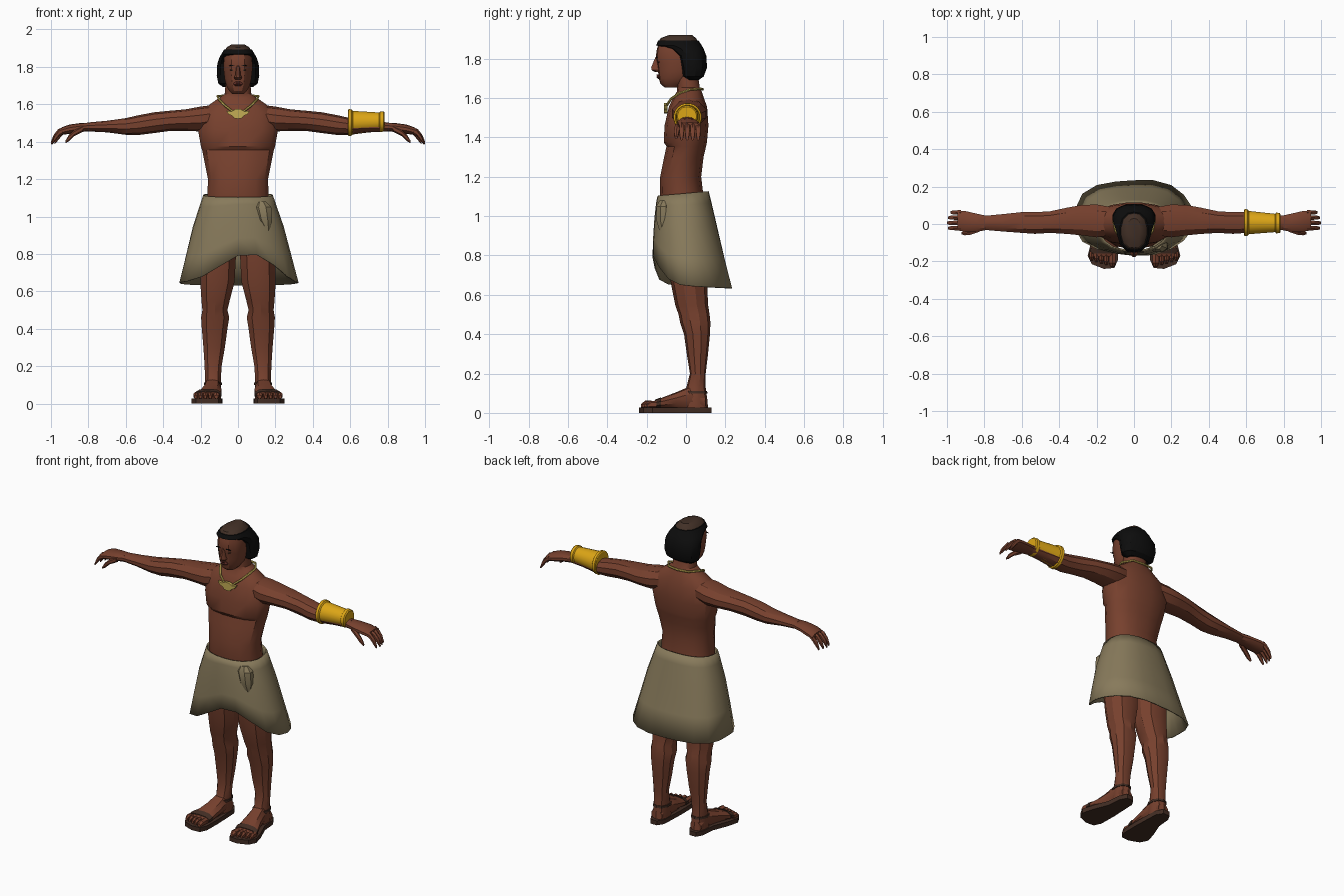
import bpy, bmesh, math
from mathutils import Vector


def material(name, rgb):
    m = bpy.data.materials.new(name)
    m.diffuse_color = (*rgb, 1)
    return m


SKIN = material("brown skin", (0.185, 0.052, 0.027))
CLOTH = material("tan cloth", (0.245, 0.195, 0.105))
GOLD = material("gold", (0.72, 0.38, 0.008))
BRASS = material("pale brass", (0.55, 0.42, 0.09))
HAIR = material("black hair", (0.004, 0.004, 0.004))
CROWN = material("dark brown crown", (0.055, 0.03, 0.02))
LEATHER = material("dark leather", (0.055, 0.026, 0.017))
LIP = material("dark lips", (0.11, 0.025, 0.018))


def finish(name, bm, mat, angle=32):
    bmesh.ops.recalc_face_normals(bm, faces=bm.faces[:])
    me = bpy.data.meshes.new(name)
    bm.to_mesh(me)
    bm.free()
    me.materials.append(mat)
    ob = bpy.data.objects.new(name, me)
    bpy.context.collection.objects.link(ob)
    bpy.ops.object.select_all(action='DESELECT')
    ob.select_set(True)
    bpy.context.view_layer.objects.active = ob
    bpy.ops.object.shade_smooth_by_angle(angle=math.radians(angle))
    return ob


def skin_rings(name, rings, mat, caps=True):
    """Bridge equal-length rings of points into one surface."""
    bm = bmesh.new()
    vs = [[bm.verts.new(p) for p in r] for r in rings]
    n = len(vs[0])
    for a, b in zip(vs, vs[1:]):
        for i in range(n):
            bm.faces.new((a[i], a[(i + 1) % n], b[(i + 1) % n], b[i]))
    if caps:
        bm.faces.new(vs[0])
        bm.faces.new(vs[-1])
    return finish(name, bm, mat)


def loft(name, axis, rings, mat, n=12, power=2.4, side=1):
    """Rings are (position, u0, u1, v0, v1) on the two other axes, in xyz order."""
    out = []
    for t, u0, u1, v0, v1 in rings:
        ring = []
        for i in range(n):
            a = 2 * math.pi * (i + 0.5) / n
            c, s = math.cos(a), math.sin(a)
            k = (abs(c) ** power + abs(s) ** power) ** (-1 / power)
            p = [(u0 + u1) / 2 + c * k * (u1 - u0) / 2,
                 (v0 + v1) / 2 + s * k * (v1 - v0) / 2]
            p.insert(axis, t)
            p[0] *= side
            ring.append(p)
        out.append(ring)
    return skin_rings(name, out, mat)


def sym(rings):
    """Vertical rings (z, half width, y0, y1) centred on x = 0."""
    return [(z, -h, h, a, b) for z, h, a, b in rings]


def plate(name, pts, axis, lo, hi, mat, side=1):
    rings = []
    for d in (lo, hi):
        ring = []
        for u, v in pts:
            p = [u, v]
            p.insert(axis, d)
            p[0] *= side
            ring.append(p)
        rings.append(ring)
    return skin_rings(name, rings, mat)


# Torso and neck
loft("torso", 2, sym([
    (0.93, 0.17, -0.11, 0.11), (1.10, 0.165, -0.132, 0.09), (1.20, 0.162, -0.132, 0.078),
    (1.30, 0.182, -0.112, 0.09), (1.355, 0.193, -0.10, 0.103), (1.375, 0.2, -0.114, 0.107),
    (1.46, 0.215, -0.11, 0.115), (1.555, 0.205, -0.088, 0.108), (1.605, 0.145, -0.065, 0.09),
    (1.635, 0.10, -0.045, 0.08), (1.655, 0.072, -0.045, 0.07), (1.73, 0.065, -0.06, 0.06)]),
    SKIN, 16)

# Head and face
loft("head", 2, sym([
    (1.655, 0.032, -0.11, -0.03), (1.672, 0.048, -0.13, 0.0), (1.70, 0.064, -0.138, 0.04),
    (1.735, 0.072, -0.142, 0.05), (1.775, 0.077, -0.147, 0.06), (1.805, 0.078, -0.154, 0.06),
    (1.85, 0.076, -0.148, 0.06), (1.885, 0.066, -0.136, 0.05)]), SKIN, 14)
loft("nose", 2, sym([(1.732, 0.017, -0.158, -0.12), (1.742, 0.022, -0.176, -0.12),
                     (1.757, 0.015, -0.178, -0.12), (1.808, 0.009, -0.156, -0.12)]), SKIN, 8)
loft("lips", 2, sym([(1.698, 0.014, -0.142, -0.12), (1.706, 0.026, -0.151, -0.12),
                     (1.712, 0.026, -0.148, -0.12), (1.721, 0.012, -0.152, -0.12)]), LIP, 8)
for s in (1, -1):
    loft("eye", 2, [(1.778, 0.024, 0.038, -0.143, -0.12), (1.784, 0.019, 0.045, -0.145, -0.12),
                    (1.79, 0.024, 0.038, -0.144, -0.12)], CROWN, 8, side=s)
    plate("eyebrow", [(0.014, 1.804), (0.036, 1.812), (0.054, 1.804), (0.036, 1.805)],
          1, -0.152, -0.146, HAIR, s)

# Hair with a bare crown
loft("hair", 2, sym([
    (1.692, 0.08, 0.005, 0.065), (1.71, 0.106, -0.025, 0.09), (1.755, 0.115, -0.035, 0.107),
    (1.815, 0.112, -0.05, 0.103), (1.85, 0.101, -0.095, 0.09), (1.868, 0.09, -0.152, 0.08),
    (1.892, 0.076, -0.142, 0.064)]), HAIR, 14)
loft("crown", 2, sym([(1.885, 0.074, -0.141, 0.062), (1.905, 0.06, -0.128, 0.05),
                      (1.921, 0.034, -0.085, 0.03)]), CROWN, 14)

for s in (1, -1):
    # Arm and palm
    loft("arm", 0, [
        (0.10, -0.06, 0.09, 1.47, 1.60), (0.20, -0.075, 0.108, 1.455, 1.588),
        (0.28, -0.064, 0.105, 1.458, 1.573), (0.36, -0.056, 0.09, 1.458, 1.566),
        (0.45, -0.05, 0.07, 1.446, 1.557), (0.53, -0.055, 0.066, 1.436, 1.542),
        (0.60, -0.05, 0.066, 1.437, 1.526), (0.70, -0.042, 0.055, 1.45, 1.512),
        (0.80, -0.033, 0.045, 1.455, 1.503)], SKIN, 10, 2.1, s)
    loft("palm", 0, [
        (0.79, -0.033, 0.045, 1.456, 1.502), (0.84, -0.043, 0.056, 1.452, 1.5),
        (0.90, -0.043, 0.07, 1.442, 1.492), (0.945, -0.035, 0.073, 1.436, 1.476)],
        SKIN, 10, 2.6, s)
    for i in range(4):
        y, d = -0.022 + 0.028 * i, (0.0, 0.006, 0.0, -0.012)[i]
        loft("finger", 0, [
            (0.925, y - 0.013, y + 0.013, 1.445, 1.479), (0.955 + d, y - 0.013, y + 0.013, 1.43, 1.468),
            (0.98 + d, y - 0.012, y + 0.012, 1.40, 1.436), (0.994 + d, y - 0.007, y + 0.007, 1.384, 1.40)],
            SKIN, 6, 2.2, s)
    loft("thumb", 0, [
        (0.83, -0.045, -0.01, 1.452, 1.488), (0.875, -0.06, -0.028, 1.43, 1.462),
        (0.905, -0.062, -0.036, 1.402, 1.435), (0.922, -0.056, -0.042, 1.392, 1.406)],
        SKIN, 6, 2.2, s)

    # Leg
    loft("leg", 2, [
        (0.95, 0.005, 0.19, -0.10, 0.11), (0.78, 0.008, 0.205, -0.095, 0.11),
        (0.65, 0.015, 0.205, -0.075, 0.108), (0.55, 0.042, 0.198, -0.055, 0.112),
        (0.50, 0.054, 0.193, -0.038, 0.12), (0.46, 0.044, 0.2, -0.03, 0.124),
        (0.40, 0.054, 0.196, -0.01, 0.122), (0.30, 0.068, 0.187, 0.004, 0.112),
        (0.20, 0.086, 0.18, 0.02, 0.10), (0.13, 0.09, 0.178, 0.002, 0.10),
        (0.07, 0.088, 0.182, -0.02, 0.108), (0.028, 0.09, 0.18, -0.02, 0.112)], SKIN, 10, 2.2, s)

    # Foot and toes
    foot = [(0.10, 0.10, 0.175, 0.02, 0.08), (0.02, 0.09, 0.182, 0.02, 0.135),
            (-0.05, 0.088, 0.198, 0.02, 0.105), (-0.12, 0.09, 0.225, 0.02, 0.078),
            (-0.175, 0.097, 0.236, 0.02, 0.056)]
    loft("foot", 1, foot, SKIN, 10, 2.6, s)
    for i in range(5):
        w = 0.018 if i == 0 else 0.0125
        x = 0.116 if i == 0 else 0.122 + 0.0262 * i
        tip = -0.228 + 0.008 * i
        loft("toe", 1, [(-0.15, x - w, x + w, 0.024, 0.06), (tip + 0.02, x - w, x + w, 0.024, 0.062),
                        (tip, x - w * 0.6, x + w * 0.6, 0.026, 0.045)], SKIN, 6, 2.5, s)

    # Sandal sole and straps
    plate("sandal_sole", [
        (0.115, 0.13), (0.16, 0.13), (0.182, 0.09), (0.19, 0.0), (0.23, -0.10), (0.248, -0.17),
        (0.225, -0.215), (0.16, -0.24), (0.105, -0.235), (0.085, -0.19), (0.083, -0.08),
        (0.09, 0.09)], 2, 0, 0.028, LEATHER, s)
    loft("toe_strap", 1, [(-0.128, 0.086, 0.233, 0.02, 0.079), (-0.158, 0.09, 0.239, 0.02, 0.067)],
         LEATHER, 10, 2.6, s)
    loft("ankle_strap", 2, [(0.098, 0.084, 0.185, -0.02, 0.109), (0.112, 0.084, 0.184, -0.015, 0.107)],
         LEATHER, 10, 2.2, s)

# Wrap skirt: flared shell whose hem rises at the front
rings = []
profile = [(0, 0.186, -0.145, 0.115), (0.12, 0.205, -0.152, 0.13), (0.36, 0.243, -0.16, 0.158),
           (0.7, 0.283, -0.166, 0.198), (1.0, 0.318, -0.168, 0.236)]
for t, h, y0, y1 in profile:
    ring = []
    for i in range(20):
        a = 2 * math.pi * i / 20
        lift = max(0, math.cos(a - math.radians(-80))) ** 5
        hem = 0.645 + 0.145 * lift - 0.012 * math.sin(a)
        c, s = math.cos(a), math.sin(a)
        k = (abs(c) ** 2.4 + abs(s) ** 2.4) ** (-1 / 2.4) * (1 + 0.022 * t * math.cos(5 * a + 0.5))
        top = 1.115 + 0.012 * s
        ring.append((c * k * h, (y0 + y1) / 2 + s * k * (y1 - y0) / 2, top + (hem - top) * t))
    rings.append(ring)
skirt = skin_rings("wrap_skirt", rings, CLOTH, caps=False)
thick = skirt.modifiers.new("cloth thickness", 'SOLIDIFY')
thick.thickness = 0.008

# Tucked fold of the skirt
loft("waist_tuck", 2, [(0.92, 0.15, 0.17, -0.135, -0.08), (0.98, 0.10, 0.185, -0.152, -0.08),
                       (1.05, 0.08, 0.18, -0.152, -0.08), (1.08, 0.10, 0.15, -0.135, -0.08)],
     CLOTH, 8, 2.4)

# Forearm cuff with rolled rims
cuff = []
for x, grow in [(0.588, 0.0), (0.592, 0.006), (0.608, 0.006), (0.614, -0.002), (0.755, -0.003),
                (0.76, 0.004), (0.778, 0.004), (0.784, -0.002)]:
    f = (x - 0.588) / 0.196
    r = 0.067 - 0.017 * f + grow
    yc, zc = 0.008 - 0.003 * f, 1.502 + 0.006 * f
    cuff.append((x, yc - r, yc + r, zc - r, zc + r))
loft("arm_cuff", 0, cuff, GOLD, 20, 2.0)

# Necklace chain and winged pendant
half = [(0, 0.085, 1.645), (0.07, 0.075, 1.647), (0.11, 0.02, 1.643), (0.10, -0.035, 1.625),
        (0.072, -0.077, 1.595), (0.035, -0.096, 1.565), (0, -0.102, 1.555)]
path = [Vector(p) for p in half + [(-x, y, z) for x, y, z in half[-2:0:-1]]]
tube = []
for i, p in enumerate(path):
    d = (path[(i + 1) % len(path)] - path[i - 1]).normalized()
    u = d.cross(Vector((0, 0, 1))).normalized()
    v = d.cross(u)
    tube.append([p + 0.0065 * (u * math.cos(k * math.pi / 3) + v * math.sin(k * math.pi / 3))
                 for k in range(6)])
skin_rings("necklace_chain", tube + tube[:1], BRASS)
wing = [(0, 1.522), (0.022, 1.526), (0.03, 1.538), (0.05, 1.546), (0.064, 1.566),
        (0.035, 1.562), (0.014, 1.574)]
plate("pendant", wing + [(-x, z) for x, z in wing[:0:-1]], 1, -0.112, -0.095, BRASS)
